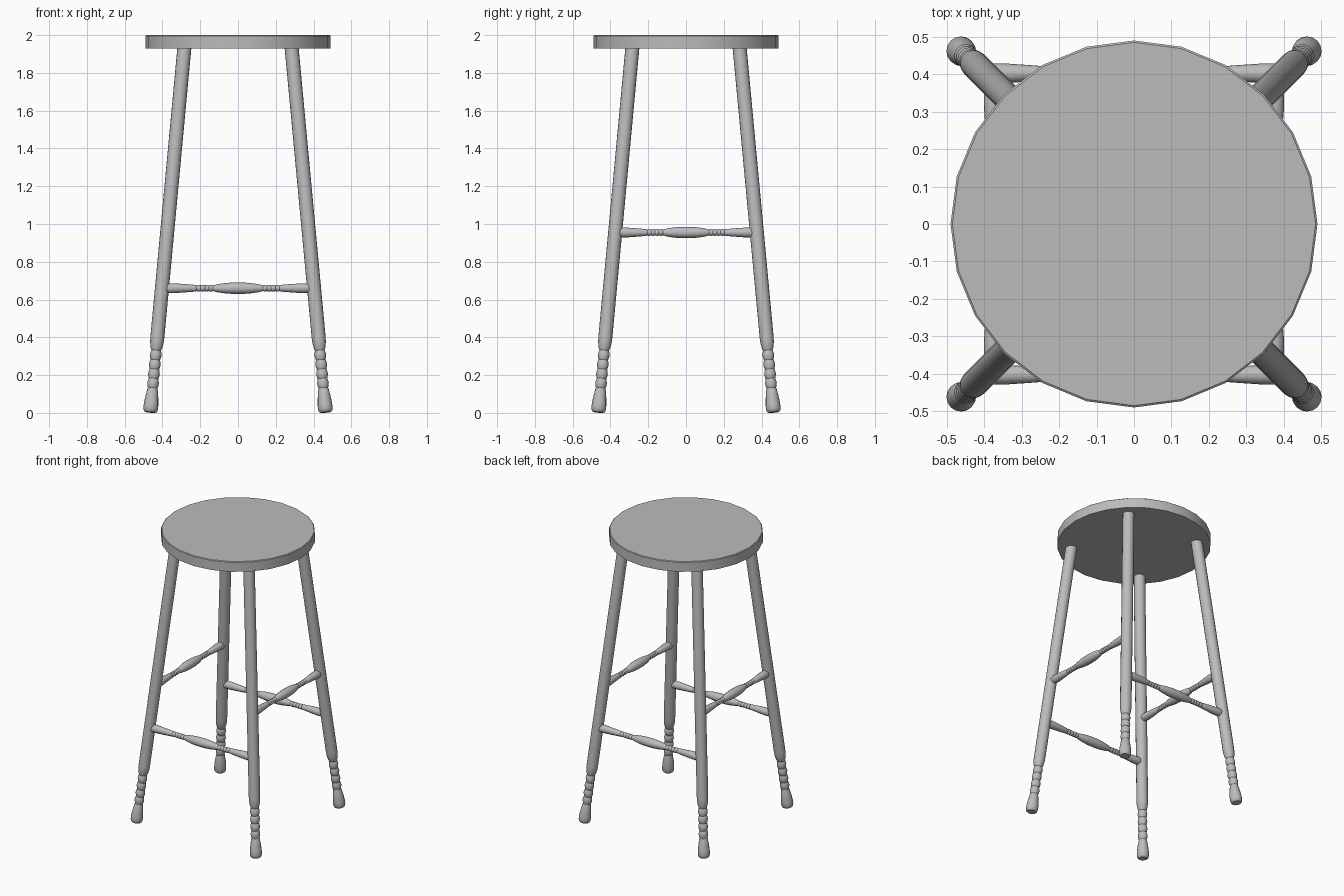
import bpy
import math
from mathutils import Vector

cube = bpy.data.objects.get("Cube")
if cube:
    bpy.data.objects.remove(cube, do_unlink=True)

grey = bpy.data.materials.new("grey_wood")
grey.use_nodes = True
colour = (0.5, 0.5, 0.5, 1)
grey.diffuse_color = colour
grey.node_tree.nodes["Principled BSDF"].inputs["Base Color"].default_value = colour


def turned(name, profile, start, end, sides):
    """Lathe (distance, radius) pairs around the line from start to end."""
    start, end = Vector(start), Vector(end)
    turn = Vector((0, 0, 1)).rotation_difference(end - start)
    verts, faces = [], []
    for dist, radius in profile:
        for i in range(sides):
            a = math.tau * i / sides
            verts.append((radius * math.cos(a), radius * math.sin(a), dist))
    for r in range(len(profile) - 1):
        for i in range(sides):
            j = (i + 1) % sides
            faces.append((r * sides + i, r * sides + j,
                          (r + 1) * sides + j, (r + 1) * sides + i))
    faces.append(tuple(reversed(range(sides))))
    faces.append(tuple(range(len(verts) - sides, len(verts))))
    mesh = bpy.data.meshes.new(name)
    mesh.from_pydata(verts, [], faces)
    mesh.materials.append(grey)
    obj = bpy.data.objects.new(name, mesh)
    bpy.context.collection.objects.link(obj)
    obj.location = start
    obj.rotation_euler = turn.to_euler()
    bpy.ops.object.select_all(action="DESELECT")
    obj.select_set(True)
    bpy.context.view_layer.objects.active = obj
    bpy.ops.object.shade_smooth_by_angle(angle=math.radians(35))
    return obj


def beads(first, pitch, count, groove, bulge):
    """A run of rounded beads separated by narrow grooves."""
    points = []
    for k in range(count):
        for t in (0, 0.2, 0.5, 0.8):
            r = groove + (bulge - groove) * math.sin(math.pi * t)
            points.append((first + pitch * (k + t), r))
    return points + [(first + pitch * count, groove)]


def leg_offset(z):
    """Distance of a leg's axis from each centre plane at height z."""
    return 0.464 - 0.0932 * z


# Round seat with a fine chamfer on its top rim
turned("seat", [(0, 0.49), (0.066, 0.49), (0.07, 0.485)],
       (0, 0, 1.93), (0, 0, 2), 24)

# Splayed legs: rounded foot, bead turnings, straight shaft
leg_profile = [(0, 0.028), (0.006, 0.035), (0.02, 0.039), (0.045, 0.0385),
               (0.085, 0.034), (0.12, 0.028)]
leg_profile += beads(0.13, 0.05, 4, 0.025, 0.031)
leg_profile += [(0.345, 0.031), (0.375, 0.036), (0.4, 0.037), (1.95, 0.037)]
for end, sy in (("front", -1), ("back", 1)):
    for side, sx in (("right", -1), ("left", 1)):
        b, t = leg_offset(0), leg_offset(1.94)
        turned(f"{end}_{side}_leg", leg_profile,
               (sx * b, sy * b, 0.003), (sx * t, sy * t, 1.94), 16)


# Turned stretchers: thick ends and belly, beaded necks
def stretcher_profile(half):
    s = half / 0.4
    side = [(-half, 0.02), (-half + 0.015, 0.026), (-0.34 * s, 0.026),
            (-0.28 * s, 0.022), (-0.23 * s, 0.018)]
    side += beads(-0.22 * s, 0.022 * s, 4, 0.015, 0.018)
    side += [(-0.11 * s, 0.021), (-0.07 * s, 0.027), (-0.03 * s, 0.03)]
    full = side + [(-d, r) for d, r in reversed(side)]
    return [(d + half, r) for d, r in full]


for name, sign in (("front", -1), ("back", 1)):
    o, h = leg_offset(0.66), 0.4
    turned(f"{name}_stretcher", stretcher_profile(h),
           (-h, sign * o, 0.66), (h, sign * o, 0.66), 16)
for name, sign in (("right", -1), ("left", 1)):
    o, h = leg_offset(0.955), 0.37
    turned(f"{name}_stretcher", stretcher_profile(h),
           (sign * o, -h, 0.955), (sign * o, h, 0.955), 16)
